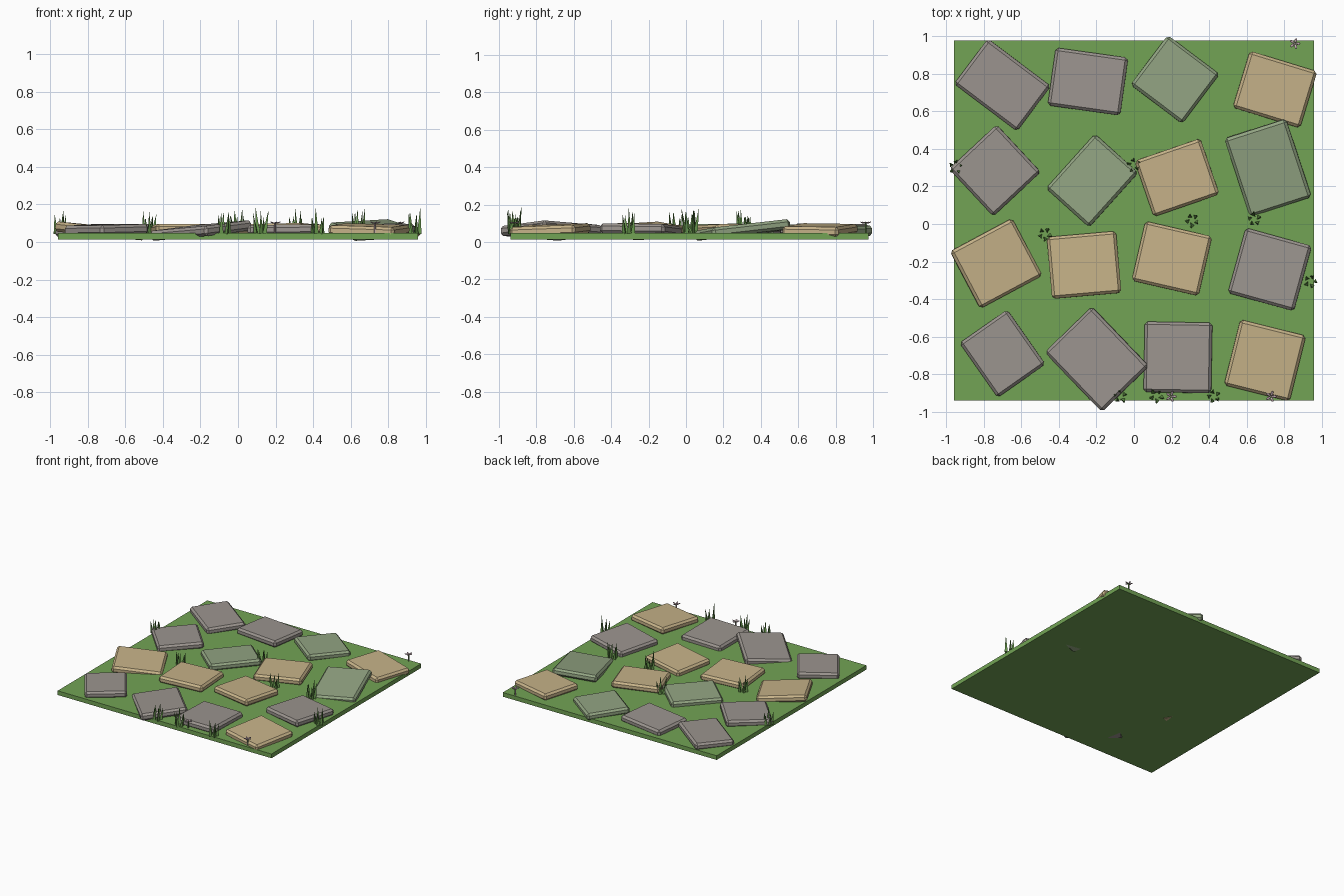
import bpy, bmesh, math, random
from mathutils import Vector, Matrix

if "Cube" in bpy.data.objects:
    bpy.data.objects.remove(bpy.data.objects["Cube"])

random.seed(4)


def mat(name, rgb):
    m = bpy.data.materials.new(name)
    m.diffuse_color = (*rgb, 1)
    m.use_nodes = True
    m.node_tree.nodes["Principled BSDF"].inputs["Base Color"].default_value = m.diffuse_color
    return m


GRASS = mat("lawn green", (0.17, 0.37, 0.09))
GREY = mat("warm grey stone", (0.33, 0.30, 0.275))
TAN = mat("tan stone", (0.57, 0.45, 0.25))
MOSS = mat("mossy stone", (0.29, 0.375, 0.225))
BLADE = mat("grass blade green", (0.13, 0.30, 0.07))
PETAL = mat("pale pink petal", (0.55, 0.40, 0.45))


def obj(name, bm, *mats):
    me = bpy.data.meshes.new(name)
    bm.to_mesh(me)
    bm.free()
    for m in mats:
        me.materials.append(m)
    o = bpy.data.objects.new(name, me)
    bpy.context.collection.objects.link(o)
    return o


def box(size):
    bm = bmesh.new()
    bmesh.ops.create_cube(bm, size=1)
    bmesh.ops.scale(bm, vec=size, verts=bm.verts)
    return bm


# Lawn slab
TOP = 0.047
ground = obj("lawn_slab", box((1.915, 1.915, 0.034)), GRASS)
ground.location = (0, 0.018, 0.03)

# Paving stones: x, y, z, width, depth, turn in degrees, slope x, slope y, colour
STONES = [
    (-0.700, 0.740, 0.065, 0.42, 0.30, -37, 0.02, 0.02, GREY),
    (-0.245, 0.758, 0.065, 0.39, 0.31, -8, 0.02, -0.02, GREY),
    (0.218, 0.769, 0.063, 0.345, 0.33, -37, -0.03, -0.02, MOSS),
    (0.750, 0.716, 0.063, 0.375, 0.315, -17, -0.05, 0.00, TAN),
    (-0.740, 0.285, 0.063, 0.345, 0.345, -47, 0.03, 0.02, GREY),
    (-0.223, 0.231, 0.063, 0.31, 0.39, -42, 0.04, -0.02, MOSS),
    (0.229, 0.247, 0.067, 0.37, 0.315, 19, 0.01, 0.02, TAN),
    (0.713, 0.300, 0.064, 0.345, 0.44, 18, 0.02, 0.12, MOSS),
    (-0.734, -0.210, 0.059, 0.375, 0.345, 28, -0.10, 0.01, TAN),
    (-0.266, -0.218, 0.067, 0.37, 0.33, 5, 0.00, -0.02, TAN),
    (0.202, -0.184, 0.067, 0.365, 0.325, -13, 0.02, -0.03, TAN),
    (0.723, -0.242, 0.065, 0.365, 0.36, -15.5, 0.03, -0.02, GREY),
    (-0.700, -0.690, 0.065, 0.31, 0.355, 35, 0.02, 0.01, GREY),
    (-0.197, -0.720, 0.061, 0.44, 0.35, -46, 0.11, 0.02, GREY),
    (0.234, -0.710, 0.062, 0.36, 0.375, -1, 0.01, -0.02, GREY),
    (0.697, -0.726, 0.063, 0.36, 0.36, -14, -0.02, 0.04, TAN),
]
for i, (x, y, z, w, d, turn, sx, sy, m) in enumerate(STONES, 1):
    bm = box((w, d, 0.054))
    bmesh.ops.bevel(bm, geom=bm.edges[:], offset=0.015, segments=1,
                    profile=0.5, affect='EDGES')
    tilt = Vector((0, 0, 1)).rotation_difference(Vector((-sx, -sy, 1))).to_matrix().to_4x4()
    bm.transform(tilt @ Matrix.Rotation(math.radians(turn), 4, 'Z'))
    obj(f"paving_stone_{i}", bm, m).location = (x, y, z)


# Grass tufts: slim three-sided blades leaning outwards
def tuft(name, x, y):
    bm = bmesh.new()
    n = 5
    start = random.uniform(0, 6.28)
    for k in range(n):
        a = start + k * math.tau / n
        h = random.uniform(0.085, 0.145)
        out = Vector((math.cos(a), math.sin(a), 0))
        lean = out.cross(Vector((0, 0, -1)))
        move = Matrix.Translation(out * 0.025) @ Matrix.Rotation(
            random.uniform(0.02, 0.16), 4, lean) @ Matrix.Rotation(a, 4, 'Z')
        bmesh.ops.create_cone(bm, cap_ends=True, segments=3, radius1=0.014, radius2=0,
                              depth=h, matrix=move @ Matrix.Translation((0, 0, h / 2)))
    obj(name, bm, BLADE).location = (x, y, TOP - 0.003)


TUFTS = [(-0.95, 0.305), (0, 0.315), (0.31, 0.02), (0.64, 0.025), (-0.475, -0.055),
         (0.94, -0.305), (-0.075, -0.917), (0.12, -0.915), (0.425, -0.918)]
for i, (x, y) in enumerate(TUFTS, 1):
    tuft(f"grass_tuft_{i}", x, y)

# Little flowers: stem and five petals
for i, (x, y) in enumerate([(0.856, 0.96), (0.197, -0.918), (0.729, -0.918)], 1):
    bm = bmesh.new()
    bmesh.ops.create_cone(bm, cap_ends=True, segments=5, radius1=0.005, radius2=0.005,
                          depth=0.06, matrix=Matrix.Translation((0, 0, 0.03)))
    stem = len(bm.faces)
    for k in range(5):
        move = (Matrix.Rotation(k * math.tau / 5, 4, 'Z') @ Matrix.Translation((0.017, 0, 0.058))
                @ Matrix.Rotation(-0.3, 4, 'Y') @ Matrix.Diagonal((0.015, 0.008, 0.004, 1)))
        bmesh.ops.create_icosphere(bm, subdivisions=1, radius=1, matrix=move)
    bm.faces.ensure_lookup_table()
    for f in bm.faces[stem:]:
        f.material_index = 1
    obj(f"flower_{i}", bm, BLADE, PETAL).location = (x, y, TOP - 0.002)
